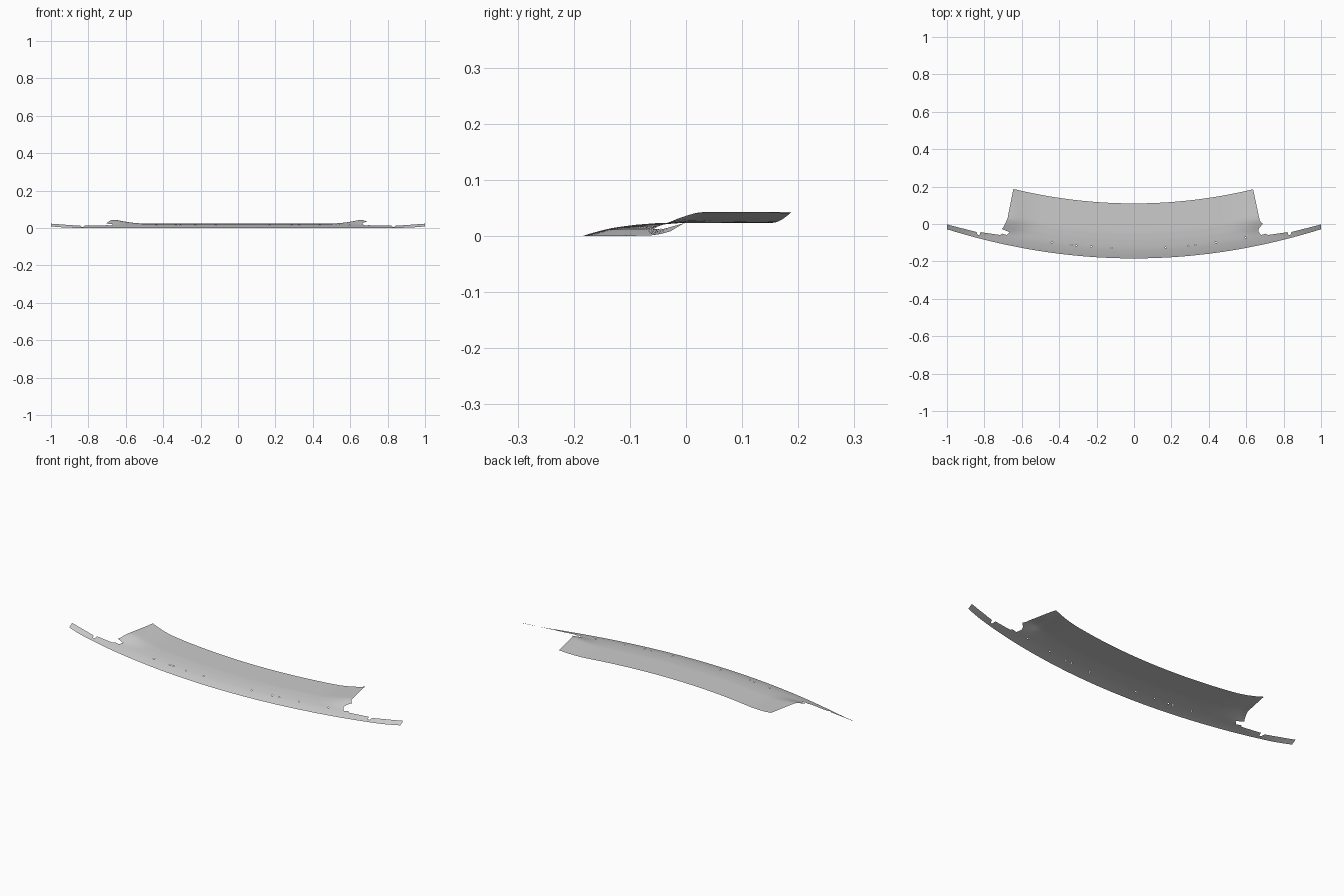
import bpy, bmesh

if "Cube" in bpy.data.objects:
    bpy.data.objects.remove(bpy.data.objects["Cube"])

grey = bpy.data.materials.new("plain grey")
grey.use_nodes = True
grey.diffuse_color = (0.6, 0.6, 0.6, 1)
grey.node_tree.nodes["Principled BSDF"].inputs["Base Color"].default_value = (0.6, 0.6, 0.6, 1)


def interp(points, v):
    """Piecewise linear lookup."""
    for (a, fa), (b, fb) in zip(points, points[1:]):
        if v <= b:
            return fa + (fb - fa) * max(0, (v - a) / (b - a))
    return points[-1][1]


# Section from the front lip to the back, as (depth, height)
SECTION = [(0, 0), (.012, .004), (.025, .0075), (.045, .0128), (.067, .0165),
           (.1, .0205), (.14, .0235), (.31, .0235)]


def surface(x, d):
    """Point on the bowed sheet at a depth behind its front lip."""
    y = -.184 + .156 * x * x + d * (.98 + .1 * x * x)
    curl = min(max((abs(x) - .48) / .165, 0), 1) ** 2
    t = min(max((y + .065) / .095, 0), 1)
    z = interp(SECTION, d) + .002 * max(0, abs(x) - .7) / .3
    return x, y, z + .019 * curl * t * t * (3 - 2 * t)


def sheet(name, rows, holes=lambda r, c: False):
    """Skin a grid of points, leaving out the cells that are holes."""
    bm = bmesh.new()
    grid = [[bm.verts.new(surface(*p)) for p in row] for row in rows]
    for r in range(len(grid) - 1):
        for c in range(len(grid[0]) - 1):
            if not holes(r, c):
                bm.faces.new((grid[r][c], grid[r][c + 1], grid[r + 1][c + 1], grid[r + 1][c]))
    for f in bm.faces:
        f.smooth = True
        if f.normal.z < 0 or f.calc_center_median().z < 0:
            f.normal_flip()
    bm.normal_update()
    for f in bm.faces:
        if f.normal.z < 0:
            f.normal_flip()
    mesh = bpy.data.meshes.new(name)
    bm.to_mesh(mesh)
    bm.free()
    mesh.materials.append(grey)
    obj = bpy.data.objects.new(name, mesh)
    bpy.context.collection.objects.link(obj)


# Torn side edges of the panel, as (depth, half width)
LEFT_EDGE = [(0, .68), (.052, .68), (.06, .672), (.078, .664), (.09, .668),
             (.108, .69), (.116, .68), (.13, .672), (.3, .637)]
RIGHT_EDGE = [(0, .68), (.052, .68), (.06, .672), (.07, .665), (.077, .706),
              (.09, .697), (.11, .688), (.14, .676), (.3, .645)]

# Panel with a row of small fastener holes
hole_x = [-.44, -.335, -.31, -.23, -.12, .17, .29, .33, .44, .6]
columns = [(i / 24, False) for i in range(-24, 25)
           if all(abs(i / 24 - h / .68) > .01 for h in hole_x)]
for h in hole_x:
    columns += [(h / .68 - .005, True), (h / .68 + .005, False)]
columns.sort()
depths = [0, .012, .025, .04, .052, .058, .07, .077, .09, .1, .108, .116, .13, .14]
depths += [.14 + .02 * i for i in range(1, 9)]
rows = [[(s * interp(LEFT_EDGE if s > 0 else RIGHT_EDGE, d), d) for s, _ in columns]
        for d in depths]
sheet("main_panel", rows, lambda r, c: depths[r] == .052 and columns[c][1])

# Narrow lip strips that run on past the panel, with a notch halfway
STRIP_DEPTH = [(.68, .052), (.705, .053), (.715, .044), (.76, .04), (.82, .034),
               (.826, .016), (.836, .016), (.842, .029), (.9, .028), (1, .024)]
for side, name in ((1, "left_lip_strip"), (-1, "right_lip_strip")):
    stations = sorted([x for x, _ in STRIP_DEPTH] + [.74, .79, .87, .93, .965])
    sheet(name, [[(side * x, interp(STRIP_DEPTH, x) * k / 4) for x in stations]
                 for k in range(5)])
